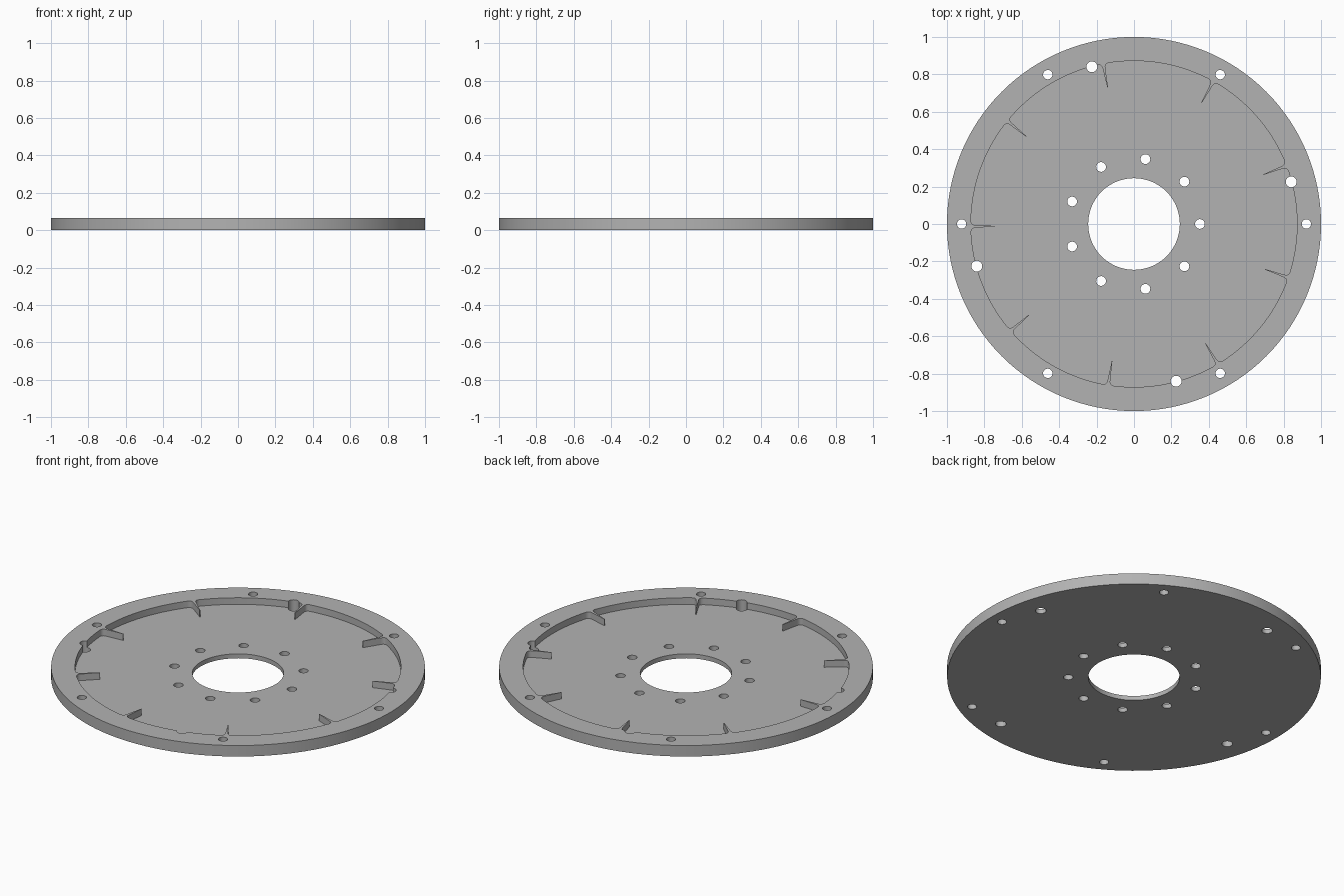
import bpy
import bmesh
from math import cos, sin, pi, radians
from mathutils import Matrix, Vector

cube = bpy.data.objects.get("Cube")
if cube:
    bpy.data.objects.remove(cube, do_unlink=True)

HEIGHT = 0.065
FLOOR = 0.026
RECESS = 0.872
FINS = 9
FIN_START = radians(20.9)

grey = bpy.data.materials.new("plain grey")
grey.use_nodes = True
colour = (0.45, 0.45, 0.45, 1)
grey.diffuse_color = colour
grey.node_tree.nodes["Principled BSDF"].inputs["Base Color"].default_value = colour


def circle(radius, count, centre=(0, 0)):
    return [(centre[0] + radius * cos(2 * pi * i / count),
             centre[1] + radius * sin(2 * pi * i / count)) for i in range(count)]


def prism(name, outlines, bottom, top):
    """Extrude closed outlines into one object."""
    bm = bmesh.new()
    for outline in outlines:
        face = bm.faces.new([bm.verts.new((x, y, bottom)) for x, y in outline])
        made = bmesh.ops.extrude_face_region(bm, geom=[face])["geom"]
        verts = [g for g in made if isinstance(g, bmesh.types.BMVert)]
        bmesh.ops.translate(bm, verts=verts, vec=(0, 0, top - bottom))
    bmesh.ops.recalc_face_normals(bm, faces=bm.faces)
    mesh = bpy.data.meshes.new(name)
    bm.to_mesh(mesh)
    bm.free()
    mesh.materials.append(grey)
    obj = bpy.data.objects.new(name, mesh)
    bpy.context.collection.objects.link(obj)
    return obj


def ring(count, distance, radius, start=0):
    """Evenly spaced round hole outlines."""
    angles = [radians(start) + 2 * pi * i / count for i in range(count)]
    return [circle(radius, 24, (distance * cos(a), distance * sin(a))) for a in angles]


# Recess outline: arcs broken by thin tapered fins with rounded roots
def recess_outline():
    root, fillet, tip = 0.007, 0.026, 0.742
    start, corner, end = (Vector((RECESS, root + fillet)), Vector((RECESS, root)),
                          Vector((RECESS - fillet, root)))
    curve = [start.lerp(corner, t).lerp(corner.lerp(end, t), t)
             for t in (i / 5 for i in range(6))]
    side = curve + [Vector((tip, 0.0015))]
    fin = [Vector((p.x, -p.y)) for p in side] + side[::-1]
    half = (root + fillet) / RECESS
    step = 2 * pi / FINS
    points = []
    for k in range(FINS):
        angle = FIN_START + k * step
        spin = Matrix.Rotation(angle, 2)
        points += [tuple(spin @ p) for p in fin]
        for i in range(1, 16):
            a = angle + half + (step - 2 * half) * i / 16
            points.append((RECESS * cos(a), RECESS * sin(a)))
    return points


# Round plate, with the recess, bore and bolt holes cut out
disc = prism("disc_plate", [circle(1, 128)], 0, HEIGHT)
cutters = [
    prism("recess_cutter", [recess_outline()], FLOOR, HEIGHT + 0.1),
    prism("bore_cutter", [circle(0.245, 64)], -0.1, HEIGHT + 0.1),
    prism("inner_hole_cutter", ring(9, 0.352, 0.026), -0.1, HEIGHT + 0.1),
    prism("rim_hole_cutter", ring(6, 0.922, 0.025), -0.1, HEIGHT + 0.1),
    prism("edge_hole_cutter", ring(4, 0.87, 0.029, 15), -0.1, HEIGHT + 0.1),
]
for cutter in cutters:
    cutter.hide_render = True
    cut = disc.modifiers.new(cutter.name, 'BOOLEAN')
    cut.operation = 'DIFFERENCE'
    cut.solver = 'EXACT'
    cut.object = cutter

# Bake the cuts and remove the cutters
bpy.context.view_layer.update()
evaluated = disc.evaluated_get(bpy.context.evaluated_depsgraph_get())
baked = bpy.data.meshes.new_from_object(evaluated)
disc.modifiers.clear()
disc.data = baked
for cutter in cutters:
    bpy.data.objects.remove(cutter, do_unlink=True)

# Smooth round walls, sharp rims
bpy.ops.object.select_all(action='DESELECT')
disc.select_set(True)
bpy.context.view_layer.objects.active = disc
bpy.ops.object.shade_smooth_by_angle(angle=radians(30))
